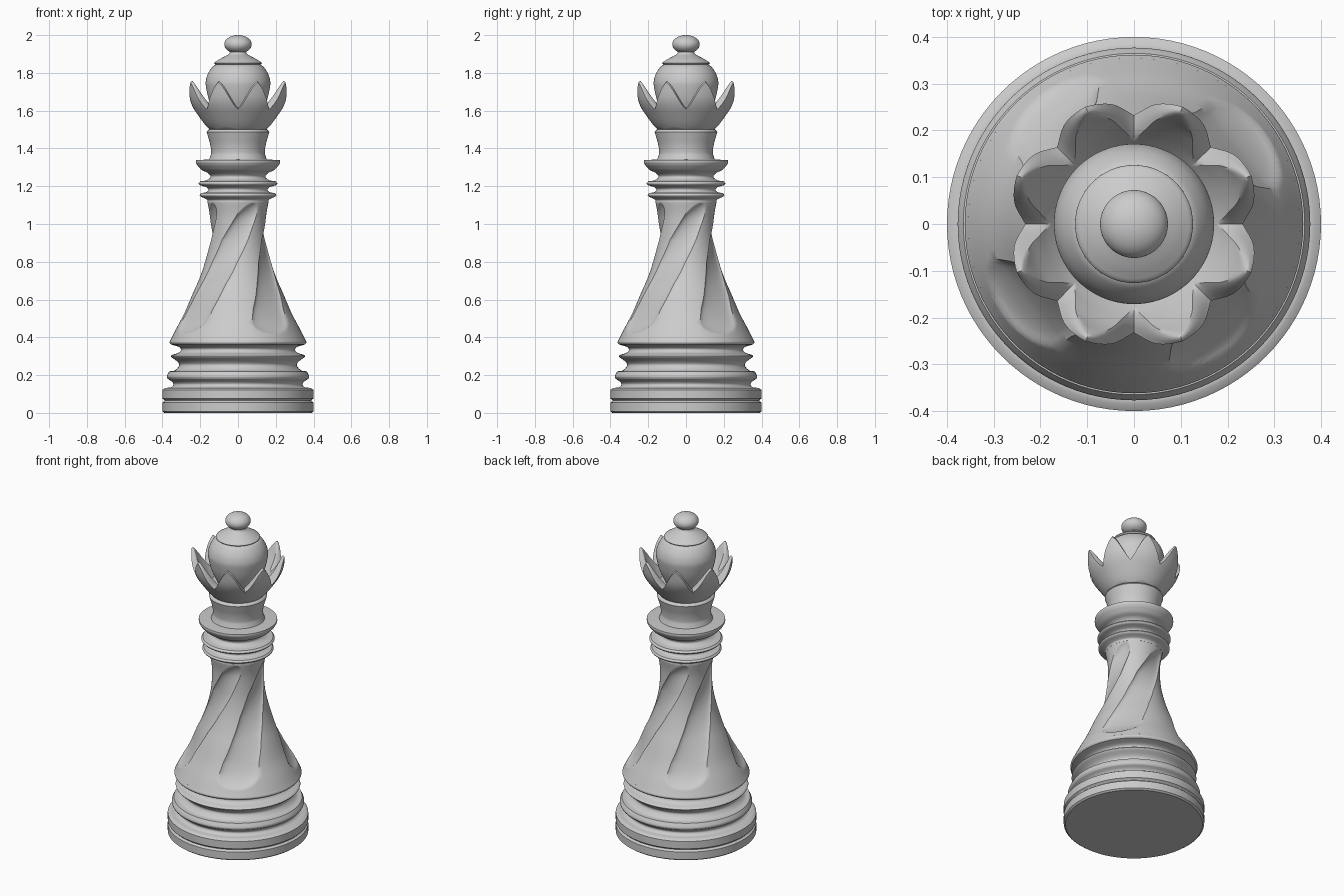
import bpy, math
from mathutils import Vector

if "Cube" in bpy.data.objects:
    bpy.data.objects.remove(bpy.data.objects["Cube"])

mat = bpy.data.materials.new("plain grey")
mat.diffuse_color = (0.6, 0.6, 0.6, 1)
mat.use_nodes = True
mat.node_tree.nodes["Principled BSDF"].inputs["Base Color"].default_value = mat.diffuse_color


def grid_object(name, rows, angle=35):
    """Closed-ring grid: rows of equal-length point rings, capped at both ends."""
    n = len(rows[0])
    verts = [p for r in rows for p in r]
    faces = []
    for i in range(len(rows) - 1):
        for j in range(n):
            k = (j + 1) % n
            faces.append((i * n + j, i * n + k, (i + 1) * n + k, (i + 1) * n + j))
    faces.append(tuple(reversed(range(n))))
    faces.append(tuple(range((len(rows) - 1) * n, len(rows) * n)))
    me = bpy.data.meshes.new(name)
    me.from_pydata(verts, [], faces)
    me.materials.append(mat)
    ob = bpy.data.objects.new(name, me)
    bpy.context.collection.objects.link(ob)
    bpy.ops.object.select_all(action='DESELECT')
    ob.select_set(True)
    bpy.context.view_layer.objects.active = ob
    bpy.ops.object.shade_smooth_by_angle(angle=math.radians(angle))
    return ob


def spline(pts, steps=5):
    """Catmull-Rom through the points of one smooth run."""
    if len(pts) < 3:
        return list(pts)
    p = [Vector(q) for q in pts]
    p = [2 * p[0] - p[1]] + p + [2 * p[-1] - p[-2]]
    out = []
    for i in range(1, len(p) - 2):
        a, b, c, d = p[i - 1:i + 3]
        for s in range(steps):
            t = s / steps
            out.append(0.5 * (2 * b + (c - a) * t + (2 * a - 5 * b + 4 * c - d) * t * t
                              + (3 * b - a - 3 * c + d) * t ** 3))
    return [tuple(v) for v in out] + [tuple(pts[-1])]


def lathe(name, runs, n=96):
    """Turn runs of (radius, z); each run is smooth, corners lie between runs."""
    prof = []
    for run in runs:
        for q in spline(run):
            if not prof or (Vector(q) - Vector(prof[-1])).length > 1e-4:
                prof.append(q)
    rows = [[(r * math.cos(2 * math.pi * j / n), r * math.sin(2 * math.pi * j / n), z)
             for j in range(n)] for r, z in prof]
    return grid_object(name, rows)


def interp(x, table, col):
    for a, b in zip(table, table[1:]):
        if x <= b[0]:
            t = max(0, (x - a[0]) / (b[0] - a[0]))
            return a[col] + (b[col] - a[col]) * t
    return table[-1][col]


# stepped base with grooves
lathe("base", [
    [(0.39, 0), (0.40, 0.008)], [(0.40, 0.008), (0.40, 0.055)],
    [(0.40, 0.055), (0.388, 0.065), (0.40, 0.076)],
    [(0.40, 0.076), (0.40, 0.122)], [(0.40, 0.122), (0.385, 0.132)],
    [(0.385, 0.132), (0.355, 0.136), (0.342, 0.15), (0.35, 0.165), (0.372, 0.18)],
    [(0.372, 0.18), (0.377, 0.195), (0.365, 0.22)],
    [(0.365, 0.22), (0.335, 0.225), (0.312, 0.25), (0.32, 0.27), (0.35, 0.293)],
    [(0.35, 0.293), (0.355, 0.30), (0.35, 0.307)],
    [(0.35, 0.307), (0.315, 0.318), (0.302, 0.335), (0.315, 0.35), (0.355, 0.362)],
    [(0.355, 0.362), (0.362, 0.374), (0.355, 0.39)],
])

# flared body with four spiral flutes; mesh columns follow the flutes
body_profile = spline([(0.355, 0.39), (0.325, 0.45), (0.283, 0.53), (0.24, 0.63), (0.205, 0.71),
                       (0.177, 0.79), (0.158, 0.87), (0.149, 0.95), (0.149, 1.04), (0.162, 1.12)], 8)
body_rz = [(z, r) for r, z in body_profile]
# z, flute centre angle, flute half width (degrees)
twist = [(0.42, 213, 22), (0.55, 219, 22), (0.68, 230, 22.5), (0.80, 244, 25),
         (0.92, 264, 27), (1.02, 284, 23), (1.11, 301, 18)]
us = [-1 + 2 * i / 20 for i in range(20)]
rows = []
for i in range(121):
    z = 0.39 + 0.73 * i / 120
    r = interp(z, body_rz, 1)
    c, w = interp(z, twist, 1), interp(z, twist, 2)
    e = max(0, (0.50 - z) / 0.08, (z - 1.03) / 0.08)
    ring = []
    for q in range(4):
        for u in us:
            d = (0.022 + 0.05 * (r - 0.15)) * max(0, 1 - u * u - e * e) ** 0.65
            a = math.radians(c + 90 * q + w * u)
            ring.append(((r - d) * math.cos(a), (r - d) * math.sin(a), z))
        for k in range(12):
            a = math.radians(c + 90 * q + w + (90 - 2 * w) * k / 12)
            ring.append((r * math.cos(a), r * math.sin(a), z))
    rows.append(ring)
grid_object("fluted_body", rows, 40)

# collar rings and flange
lathe("collar", [
    [(0.162, 1.115), (0.165, 1.13), (0.198, 1.145)], [(0.198, 1.145), (0.203, 1.153), (0.195, 1.163)],
    [(0.195, 1.163), (0.165, 1.17), (0.157, 1.182), (0.168, 1.195), (0.203, 1.206)],
    [(0.203, 1.206), (0.209, 1.215), (0.2, 1.226)],
    [(0.2, 1.226), (0.165, 1.232), (0.145, 1.25), (0.16, 1.27), (0.19, 1.285), (0.215, 1.31)],
    [(0.215, 1.31), (0.223, 1.325), (0.223, 1.338)], [(0.223, 1.338), (0.15, 1.342)],
])

# neck under the crown
lathe("neck", [
    [(0.155, 1.335), (0.146, 1.36), (0.142, 1.38), (0.147, 1.42), (0.158, 1.46), (0.166, 1.487)],
    [(0.166, 1.487), (0.162, 1.495)], [(0.162, 1.495), (0.145, 1.505)],
])

# crown cup with eight pointed petals
outer = [(z, r) for r, z in spline([(0.148, 1.497), (0.178, 1.53), (0.214, 1.58), (0.24, 1.62),
                                    (0.26, 1.67), (0.272, 1.755)], 6)]
inner = [(1.57, 0.15), (1.62, 0.188), (1.68, 0.225), (1.755, 0.257)]
N = 192
cols = []
for j in range(N):
    p = abs(((j / N * 8 + 0.5) % 1) - 0.5) * 2          # 0 at valley, 1 at tip
    p = 0.55 * p + 0.45 * math.sin(math.pi * p / 2) ** 2
    top = 1.607 + 0.143 * p
    col = []
    for k in range(13):
        z = 1.497 + (top - 1.497) * k / 12
        col.append((interp(z, outer, 1), z))
    ro, ri = interp(top, outer, 1), interp(top, inner, 1)
    for t in (0.25, 0.5, 0.75):
        col.append((ro + (ri - ro) * t, top + 0.008 * math.sin(math.pi * t)))
    for k in range(9):
        z = top + (1.57 - top) * k / 8
        col.append((interp(z, inner, 1), z))
    a = 2 * math.pi * j / N
    cols.append([(r * math.cos(a), r * math.sin(a), z) for r, z in col])
grid_object("crown_petals", [list(r) for r in zip(*cols)], 50)

# round head inside the crown
lathe("head", [
    [(0.10, 1.54), (0.13, 1.60), (0.155, 1.66), (0.17, 1.73), (0.169, 1.765),
     (0.157, 1.80), (0.135, 1.832), (0.115, 1.845)],
])

# small cap with thin rim
lathe("cap", [
    [(0.105, 1.838), (0.122, 1.846)], [(0.122, 1.846), (0.126, 1.851), (0.122, 1.857)],
    [(0.122, 1.857), (0.095, 1.874), (0.068, 1.888), (0.05, 1.898), (0.042, 1.91)],
])

# top finial bead
lathe("finial", [[(0.072 * math.sin(t * math.pi / 16) + 0.0005,
                   1.951 - 0.049 * math.cos(t * math.pi / 16)) for t in range(17)]], 64)
